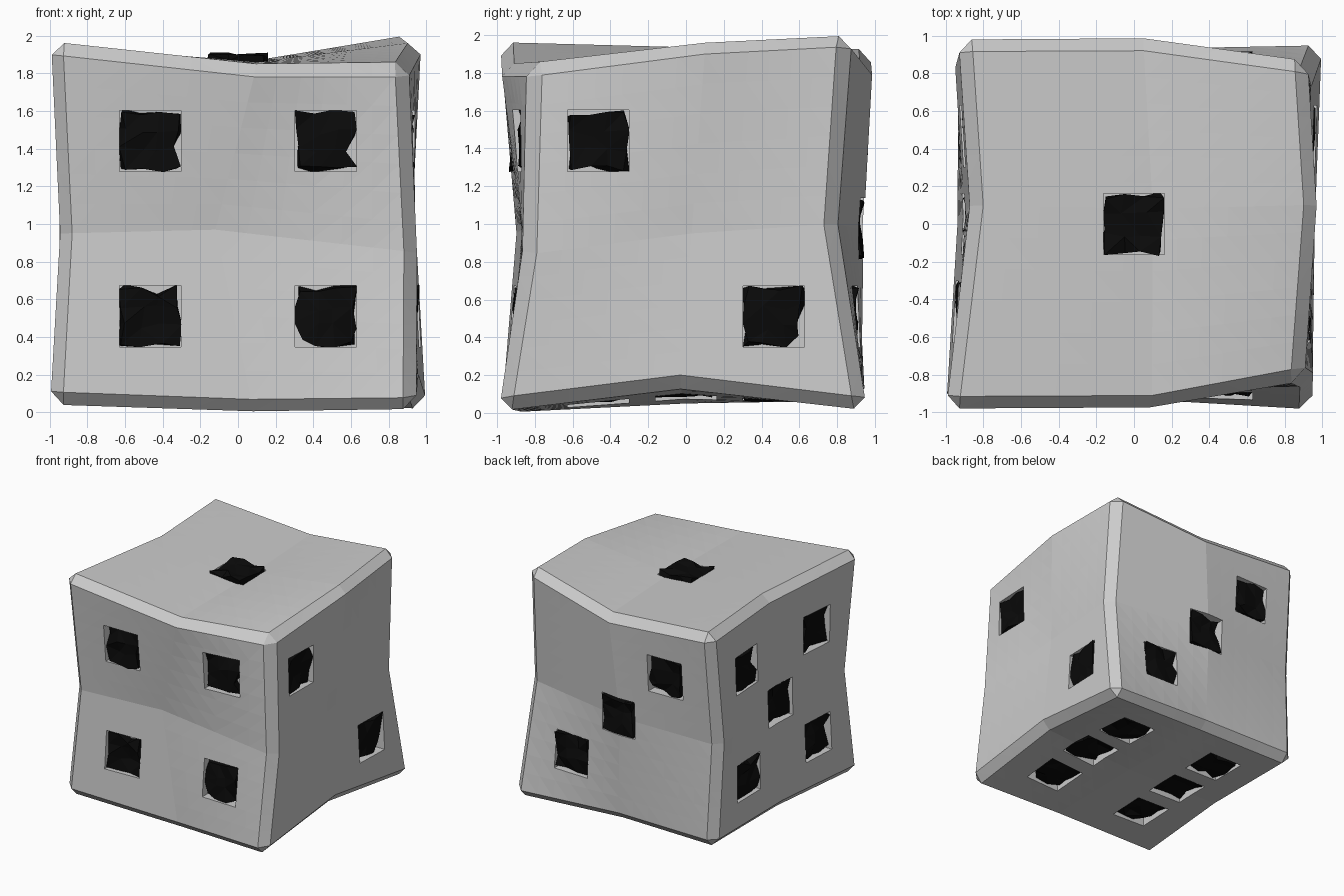
import bpy, bmesh, random
from mathutils import Vector
from mathutils.bvhtree import BVHTree

if "Cube" in bpy.data.objects:
    bpy.data.objects.remove(bpy.data.objects["Cube"])

random.seed(4)

# Warped cube control points: layers bottom to top, rows front to back, left to right
P = [
    [[(-1.0, -.975, .04), (.08, -.94, 0), (.945, -.995, .01)],
     [(-.94, 0, .07), (.05, 0, .05), (.96, -.03, .13)],
     [(-.93, .95, .06), (0, .93, .06), (1.0, .96, .01)]],
    [[(-.95, -.90, .95), (-.12, -.87, .97), (.95, -.86, .85)],
     [(-.90, .05, .97), None, (.92, .03, .95)],
     [(-.95, .90, .95), (-.02, .94, .97), (.94, .80, 1.0)]],
    [[(-1.0, -.985, 1.97), (.10, -.98, 1.85), (.90, -.83, 1.85)],
     [(-.87, .10, 1.94), (.10, .08, 1.86), (.97, .10, 1.97)],
     [(-.93, .985, 1.93), (.05, .99, 1.86), (.92, .87, 2.01)]]]


def make_object(name, bm):
    mesh = bpy.data.meshes.new(name)
    bm.to_mesh(mesh)
    ob = bpy.data.objects.new(name, mesh)
    bpy.context.collection.objects.link(ob)
    return ob


# Die body: four quads per side, chamfered along the twelve outer edges
bm = bmesh.new()
V = {(i, j, k): bm.verts.new(P[k][j][i])
     for k in range(3) for j in range(3) for i in range(3) if P[k][j][i]}
for axis in range(3):
    for side in (0, 2):
        for a in (0, 1):
            for b in (0, 1):
                quad = []
                for u, v in ((a, b), (a + 1, b), (a + 1, b + 1), (a, b + 1)):
                    key = [u, v]
                    key.insert(axis, side)
                    quad.append(V[tuple(key)])
                bm.faces.new(quad)
outer = set()
for key, vert in V.items():
    for axis in range(3):
        nxt = list(key)
        nxt[axis] += 1
        others = [key[n] for n in range(3) if n != axis]
        if tuple(nxt) in V and all(o != 1 for o in others):
            outer.add(bm.edges.get((vert, V[tuple(nxt)])))
bmesh.ops.recalc_face_normals(bm, faces=bm.faces)
bmesh.ops.bevel(bm, geom=list(outer), offset=.07, segments=1, affect='EDGES')

# Fine grid on the twisted quads so they curve evenly
long_edges = [e for e in bm.edges if e.calc_length() > .4]
bmesh.ops.subdivide_edges(bm, edges=long_edges, cuts=5, use_grid_fill=True)
bmesh.ops.triangulate(bm, faces=bm.faces)
bmesh.ops.recalc_face_normals(bm, faces=bm.faces)
tree = BVHTree.FromBMesh(bm)
body = make_object("die_body", bm)
bm.free()

black = bpy.data.materials.new("black")
black.diffuse_color = (.003, .003, .003, 1)
black.use_nodes = True
black.node_tree.nodes["Principled BSDF"].inputs["Base Color"].default_value = black.diffuse_color

# Pip layout per side: axis, sign, positions on the two remaining axes
s = .465
corners = [(-s, -s), (s, -s), (-s, s), (s, s)]
SIDES = {
    "front": (1, -1, corners),
    "back": (1, 1, [(-s, s), (0, 0), (s, -s)]),
    "right": (0, 1, [(-s, s), (s, -s)]),
    "left": (0, -1, corners + [(0, 0)]),
    "top": (2, 1, [(0, 0)]),
    "bottom": (2, -1, corners + [(-s, 0), (s, 0)])}

cut = bmesh.new()


def box(bm, center, axis, width, thick):
    verts = bmesh.ops.create_cube(bm, size=1)["verts"]
    size = Vector((width, width, width))
    size[axis] = thick
    for v in verts:
        v.co = center + v.co * size
    return verts


for side, (axis, sign, spots) in SIDES.items():
    normal = Vector((0, 0, 0))
    normal[axis] = sign
    for n, spot in enumerate(spots):
        pos = list(spot)
        pos.insert(axis, 0)
        center = Vector(pos) + Vector((0, 0, .975 if axis != 2 else 1))
        hit = tree.ray_cast(center + normal * 3, -normal)[0]
        # Square recess
        box(cut, hit + normal * .06, axis, .325, .30)
        # Crumpled black pip sunk in the recess
        top = .02 if side == "top" else -.015
        bm = bmesh.new()
        box(bm, hit + normal * (top - .035), axis, .30, .07)
        edges = [e for e in bm.edges
                 if abs((e.verts[0].co - e.verts[1].co)[axis]) < .01]
        bmesh.ops.subdivide_edges(bm, edges=edges, cuts=2, use_grid_fill=True)
        notch = random.choice([v for v in bm.verts])
        for v in bm.verts:
            out = v.co - hit
            out[axis] = 0
            shift = Vector([random.uniform(-.02, .02) for _ in range(3)])
            shift[axis] = random.uniform(-.02, .025)
            if (v.co - notch.co).length < .09:
                shift -= out * .25
            v.co += shift
        bmesh.ops.triangulate(bm, faces=bm.faces)
        bmesh.ops.recalc_face_normals(bm, faces=bm.faces)
        pip = make_object(f"{side}_pip_{n + 1}", bm)
        pip.data.materials.append(black)
        bm.free()

# Cut the recesses into the body
cutter = make_object("recess_cutter", cut)
cut.free()
cutter.hide_render = True
cutter.hide_set(True)
mod = body.modifiers.new("recesses", 'BOOLEAN')
mod.operation = 'DIFFERENCE'
mod.solver = 'EXACT'
mod.object = cutter
